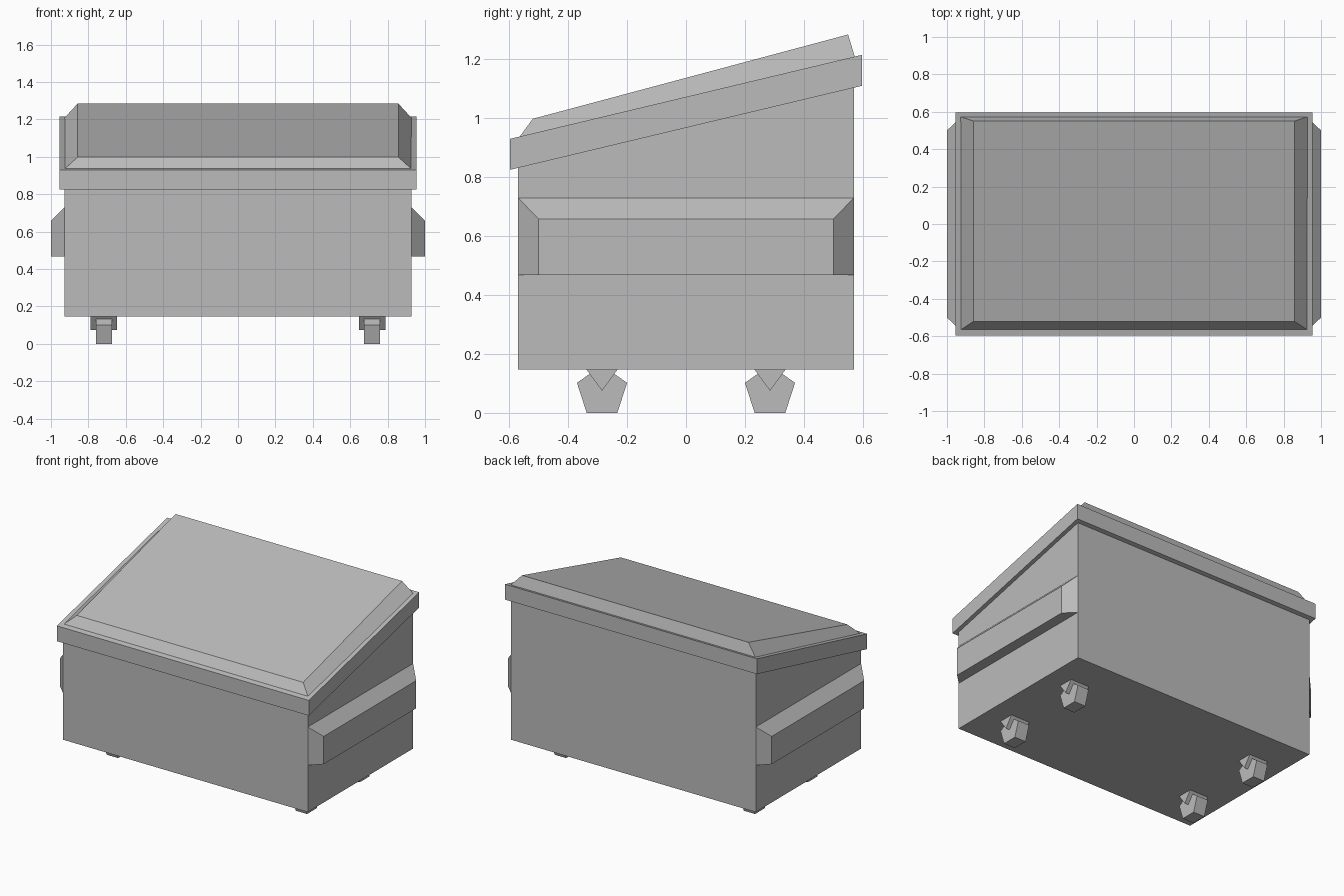
import bpy, bmesh

cube = bpy.data.objects.get("Cube")
if cube:
    bpy.data.objects.remove(cube, do_unlink=True)

grey = bpy.data.materials.new("plain_grey")
grey.use_nodes = True
colour = (0.5, 0.5, 0.5, 1)
grey.diffuse_color = colour
grey.node_tree.nodes["Principled BSDF"].inputs["Base Color"].default_value = colour


def loft(name, ring_a, ring_b):
    """Solid between two matching rings of points, with capped ends."""
    bm = bmesh.new()
    a = [bm.verts.new(p) for p in ring_a]
    b = [bm.verts.new(p) for p in ring_b]
    bm.faces.new(a)
    bm.faces.new(b)
    for i in range(len(a)):
        j = (i + 1) % len(a)
        bm.faces.new((a[i], a[j], b[j], b[i]))
    bmesh.ops.recalc_face_normals(bm, faces=bm.faces)
    mesh = bpy.data.meshes.new(name)
    bm.to_mesh(mesh)
    bm.free()
    mesh.materials.append(grey)
    ob = bpy.data.objects.new(name, mesh)
    bpy.context.scene.collection.objects.link(ob)
    return ob


def prism(name, profile, x0, x1):
    """Side profile of (y, z) points extruded along x."""
    return loft(name, [(x0, y, z) for y, z in profile], [(x1, y, z) for y, z in profile])


def sloped_ring(half_x, y0, z0, y1, z1):
    """Rectangle rising from front to back."""
    return [(-half_x, y0, z0), (half_x, y0, z0), (half_x, y1, z1), (-half_x, y1, z1)]


# Bin body with a sloping top
prism("body", [(-0.57, 0.147), (0.57, 0.147), (0.57, 1.15), (-0.57, 0.88)], -0.928, 0.928)

# Lid: overhanging rim and raised bevelled panel
loft("lid_rim", sloped_ring(0.955, -0.597, 0.825, 0.597, 1.11),
     sloped_ring(0.955, -0.597, 0.93, 0.597, 1.215))
loft("lid_panel", sloped_ring(0.928, -0.567, 0.934, 0.573, 1.208),
     sloped_ring(0.858, -0.52, 0.998, 0.55, 1.284))

# Lifting sleeves on both sides, tapered at the top and ends
for side, label in ((1, "left"), (-1, "right")):
    inner = [(side * 0.928, y, z) for y, z in ((-0.57, 0.468), (0.57, 0.468), (0.57, 0.73), (-0.57, 0.73))]
    outer = [(side, y, z) for y, z in ((-0.5, 0.468), (0.5, 0.468), (0.5, 0.658), (-0.5, 0.658))]
    loft(label + "_sleeve", inner, outer)

# Five-sided casters with wedge forks
for sx, side in ((1, "left"), (-1, "right")):
    for sy, end in ((-1, "front"), (1, "back")):
        x, y = sx * 0.717, sy * 0.285
        wheel = [(-0.052, 0), (0.052, 0), (0.085, 0.102), (0, 0.162), (-0.085, 0.102)]
        fork = [(-0.055, 0.15), (0, 0.075), (0.055, 0.15)]
        prism(f"{end}_{side}_wheel", [(y + dy, z) for dy, z in wheel], x - 0.043, x + 0.043)
        prism(f"{end}_{side}_fork", [(y + dy, z) for dy, z in fork], x - 0.071, x + 0.071)
